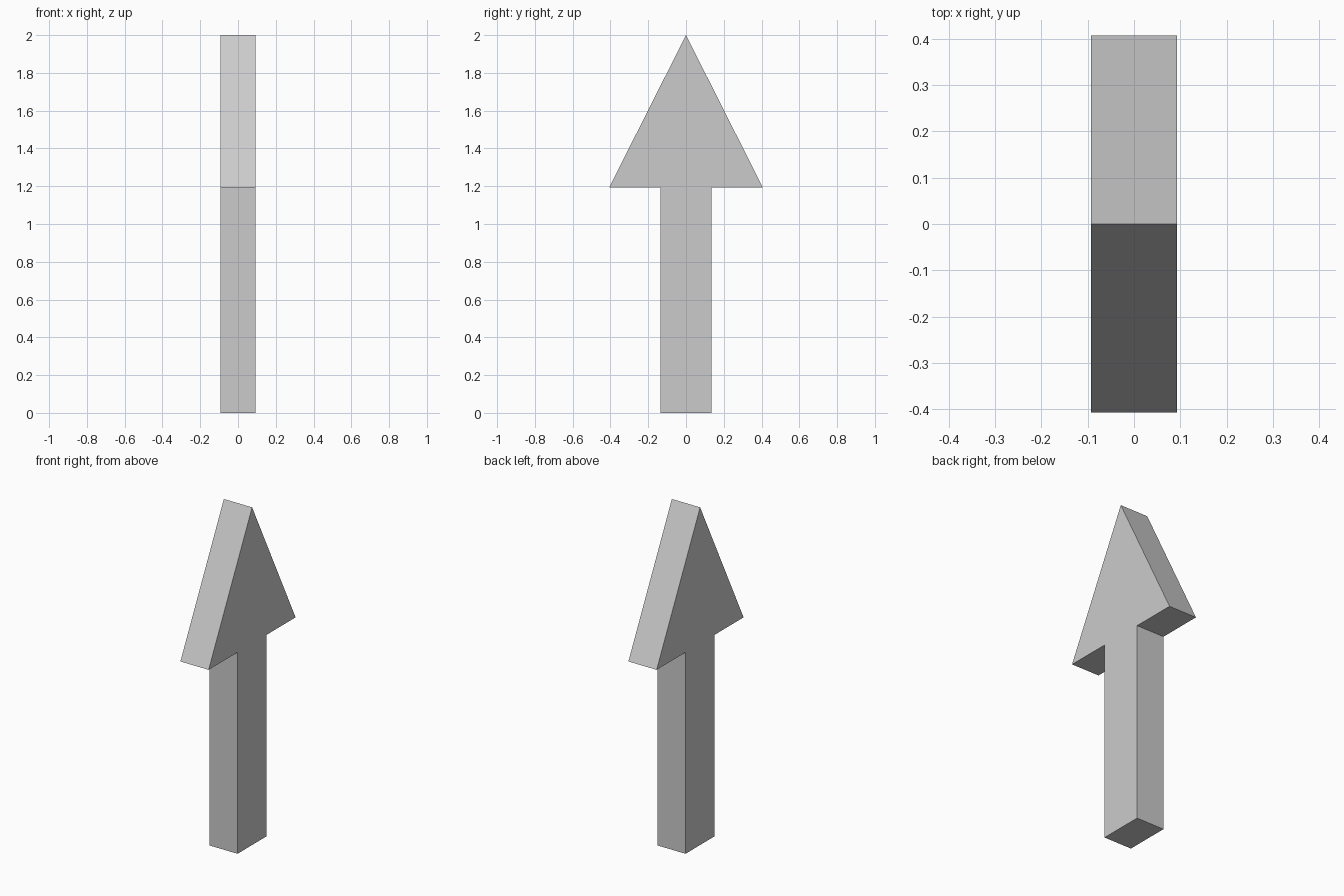
import bpy, bmesh

if "Cube" in bpy.data.objects:
    bpy.data.objects.remove(bpy.data.objects["Cube"])

HALF_DEPTH = 0.0925   # along x
SHAFT_W = 0.136       # half widths along y
HEAD_W = 0.407
NECK_Z, TIP_Z = 1.193, 2.0

# Arrow outline: right half (y, z), mirrored for the left half
half = [(SHAFT_W, 0), (SHAFT_W, NECK_Z), (HEAD_W, NECK_Z)]
outline = half + [(0, TIP_Z)] + [(-y, z) for y, z in reversed(half)]

# Extrude the outline along x into a flat slab
bm = bmesh.new()
face = bm.faces.new([bm.verts.new((-HALF_DEPTH, y, z)) for y, z in outline])
ext = bmesh.ops.extrude_face_region(bm, geom=[face], use_keep_orig=True)
moved = [g for g in ext["geom"] if isinstance(g, bmesh.types.BMVert)]
bmesh.ops.translate(bm, verts=moved, vec=(2 * HALF_DEPTH, 0, 0))
bmesh.ops.recalc_face_normals(bm, faces=bm.faces)

mesh = bpy.data.meshes.new("arrow")
bm.to_mesh(mesh)
bm.free()
arrow = bpy.data.objects.new("arrow", mesh)
bpy.context.collection.objects.link(arrow)
